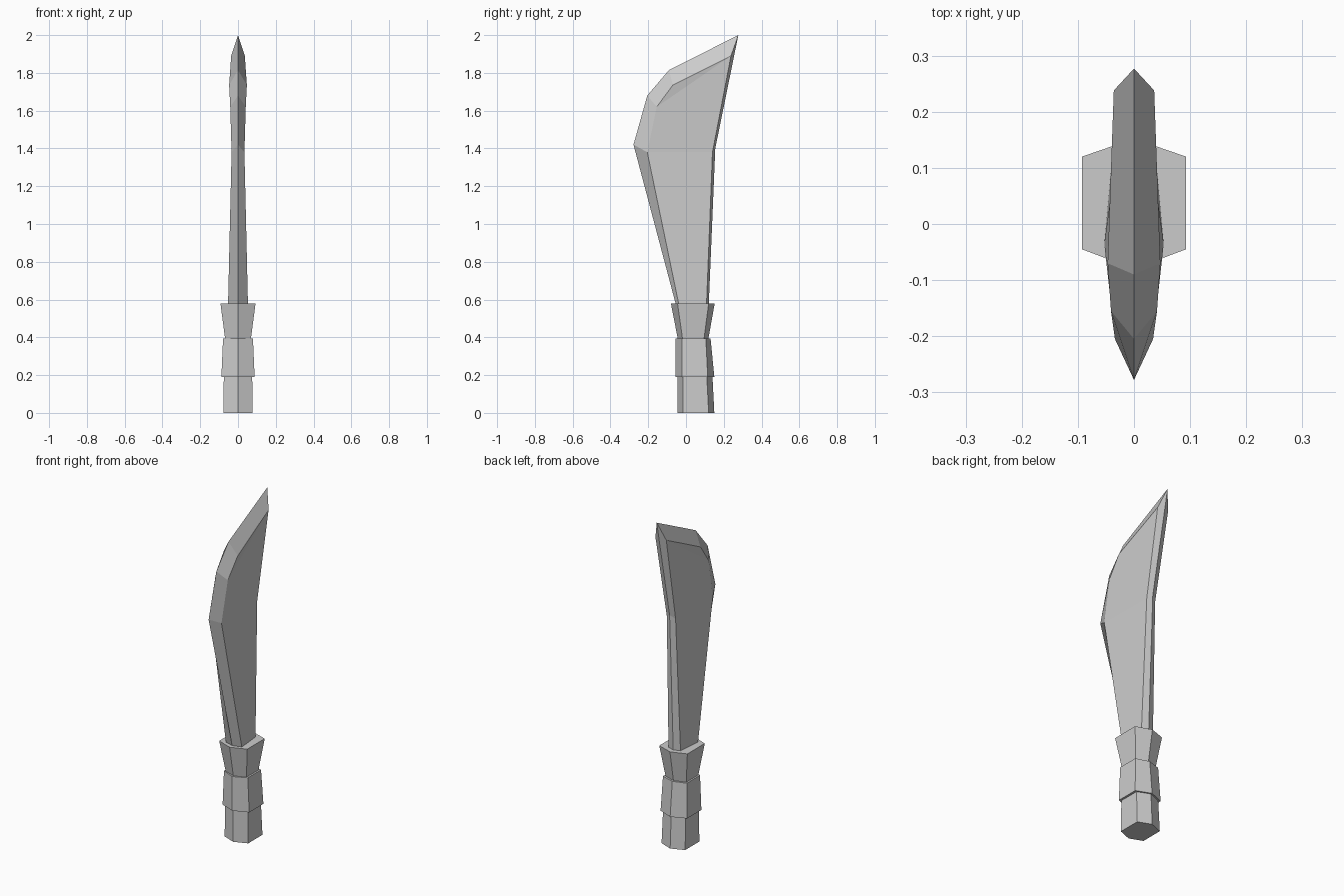
import bpy

if "Cube" in bpy.data.objects:
    bpy.data.objects.remove(bpy.data.objects["Cube"])


def make_object(name, verts, faces):
    mesh = bpy.data.meshes.new(name)
    mesh.from_pydata(verts, [], faces)
    obj = bpy.data.objects.new(name, mesh)
    bpy.context.collection.objects.link(obj)
    # Recalculate normals outward
    import bmesh
    bm = bmesh.new()
    bm.from_mesh(mesh)
    bmesh.ops.recalc_face_normals(bm, faces=bm.faces)
    bm.to_mesh(mesh)
    bm.free()
    return obj


def hex_section(name, bottom, top):
    """Hexagonal handle segment; ring = z, half width, front tip, front side, back side, back tip."""
    verts = []
    for z, w, f, fs, bs, b in (bottom, top):
        verts += [(0, f, z), (w, fs, z), (w, bs, z), (0, b, z), (-w, bs, z), (-w, fs, z)]
    faces = [(i, (i + 1) % 6, (i + 1) % 6 + 6, i + 6) for i in range(6)]
    faces += [tuple(range(5, -1, -1)), tuple(range(6, 12))]
    return make_object(name, verts, faces)


# Handle: grip, collar band and flared guard
hex_section("grip", (0, .078, -.045, -.015, .12, .15), (.195, .075, -.045, -.015, .11, .14))
hex_section("collar", (.19, .088, -.055, -.02, .115, .15), (.395, .079, -.055, -.02, .105, .13))
hex_section("guard", (.39, .068, -.043, -.018, .095, .118), (.58, .093, -.08, -.045, .12, .152))

# Blade: outer edge on the centre plane, and bevel line (y, z, half thickness)
edge = [(-.05, .56), (-.278, 1.42), (-.205, 1.68), (-.09, 1.815),
        (.277, 2.0), (.155, 1.40), (.12, .56)]
bevel = [(-.035, .56, .053), (-.205, 1.38, .034), (-.155, 1.62, .041), (-.07, 1.735, .047),
         (.238, 1.89, .036), (.14, 1.38, .029), (.108, .56, .04)]
n = len(edge)
verts = [(0, y, z) for y, z in edge]
faces = []
for side in (1, -1):
    o = len(verts)
    verts += [(side * t, y, z) for y, z, t in bevel]
    # Bevel strip around the edge, then the broad flat of the blade
    faces += [(i, i + 1, o + i + 1, o + i) for i in range(n - 1)]
    faces += [(o, o + 1, o + 5, o + 6), (o + 1, o + 2, o + 4, o + 5), (o + 2, o + 3, o + 4)]
# Hidden base cap inside the guard
faces.append((0, n, n + 6, 6, 2 * n + 6, 2 * n))
make_object("blade", verts, faces)
